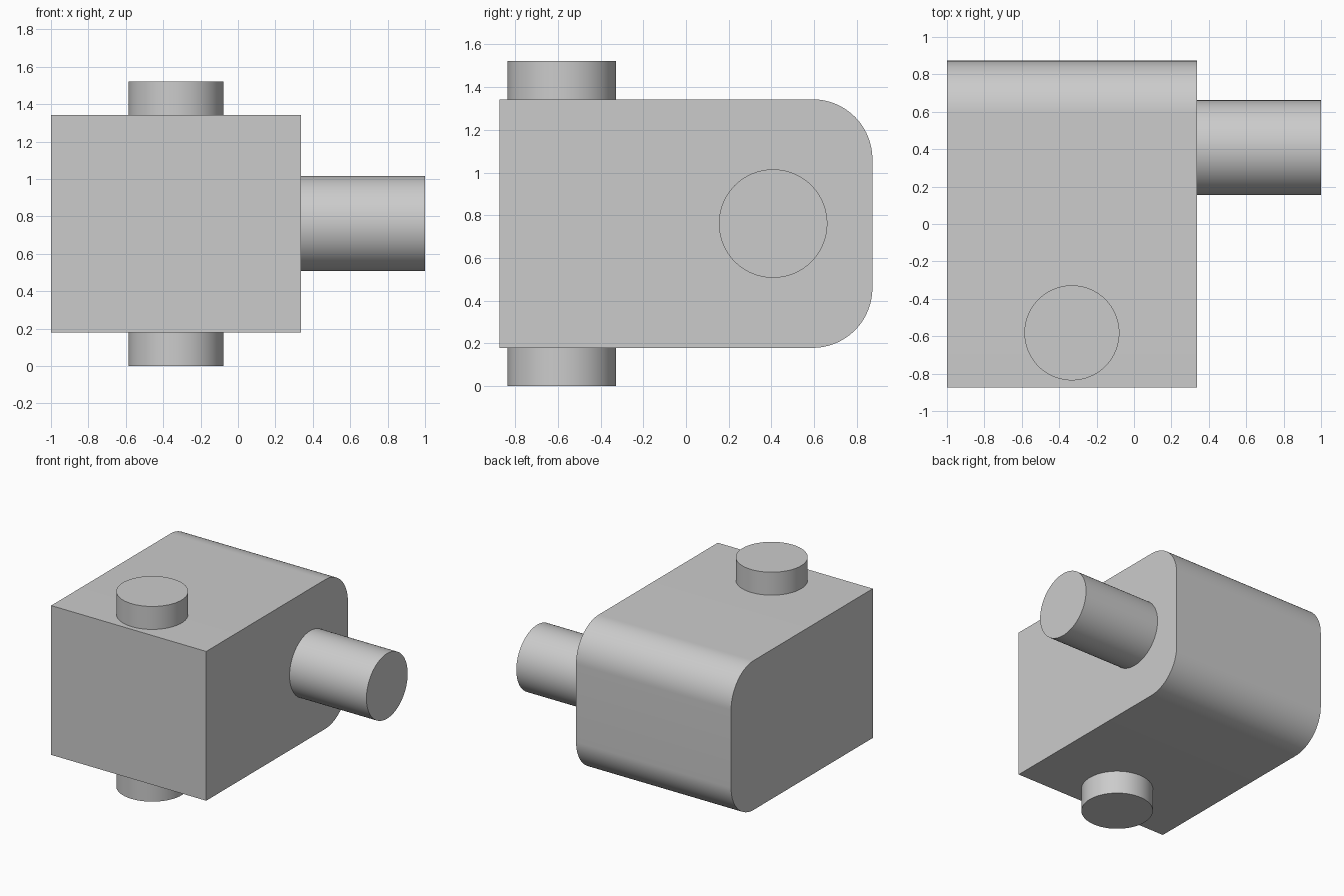
import bpy, bmesh, math
from mathutils import Matrix

cube = bpy.data.objects.get("Cube")
if cube:
    bpy.data.objects.remove(cube, do_unlink=True)

GREY = (0.6, 0.6, 0.6, 1)
grey = bpy.data.materials.new("light grey")
grey.use_nodes = True
grey.diffuse_color = GREY
grey.node_tree.nodes["Principled BSDF"].inputs["Base Color"].default_value = GREY


def finish(name, bm):
    bmesh.ops.recalc_face_normals(bm, faces=bm.faces[:])
    mesh = bpy.data.meshes.new(name)
    bm.to_mesh(mesh)
    bm.free()
    mesh.materials.append(grey)
    obj = bpy.data.objects.new(name, mesh)
    bpy.context.collection.objects.link(obj)
    bpy.ops.object.select_all(action="DESELECT")
    obj.select_set(True)
    bpy.context.view_layer.objects.active = obj
    bpy.ops.object.shade_smooth_by_angle(angle=math.radians(30))
    return obj


def cylinder(name, radius, length, centre, axis="Z"):
    bm = bmesh.new()
    turn = Matrix.Rotation(math.pi / 2, 4, "Y") if axis == "X" else Matrix()
    bmesh.ops.create_cone(bm, cap_ends=True, segments=96, radius1=radius, radius2=radius,
                          depth=length, matrix=Matrix.Translation(centre) @ turn)
    return finish(name, bm)


# Block: side profile with two rounded back corners, extruded across x
LEFT, RIGHT, HALF_Y = -1.0, 0.337, 0.873
BOTTOM, TOP, FILLET = 0.179, 1.343, 0.28
profile = [(-HALF_Y, BOTTOM)]
for start, z in ((-90, BOTTOM + FILLET), (0, TOP - FILLET)):
    for i in range(25):
        a = math.radians(start + 90 * i / 24)
        profile.append((HALF_Y - FILLET + FILLET * math.cos(a), z + FILLET * math.sin(a)))
profile.append((-HALF_Y, TOP))

bm = bmesh.new()
side = bm.faces.new([bm.verts.new((LEFT, y, z)) for y, z in profile])
extruded = bmesh.ops.extrude_face_region(bm, geom=[side], use_keep_orig=True)
bmesh.ops.translate(bm, vec=(RIGHT - LEFT, 0, 0),
                    verts=[v for v in extruded["geom"] if isinstance(v, bmesh.types.BMVert)])
finish("block", bm)

# Pivot pegs above and below, and the shaft on the side
RADIUS, HEIGHT = 0.254, 1.522
for name, z0, z1 in (("lower_peg", 0, BOTTOM), ("upper_peg", TOP, HEIGHT)):
    cylinder(name, RADIUS, z1 - z0, (-0.332, -0.582, (z0 + z1) / 2))
cylinder("side_shaft", RADIUS, 1 - RIGHT, ((1 + RIGHT) / 2, 0.408, HEIGHT / 2), "X")
